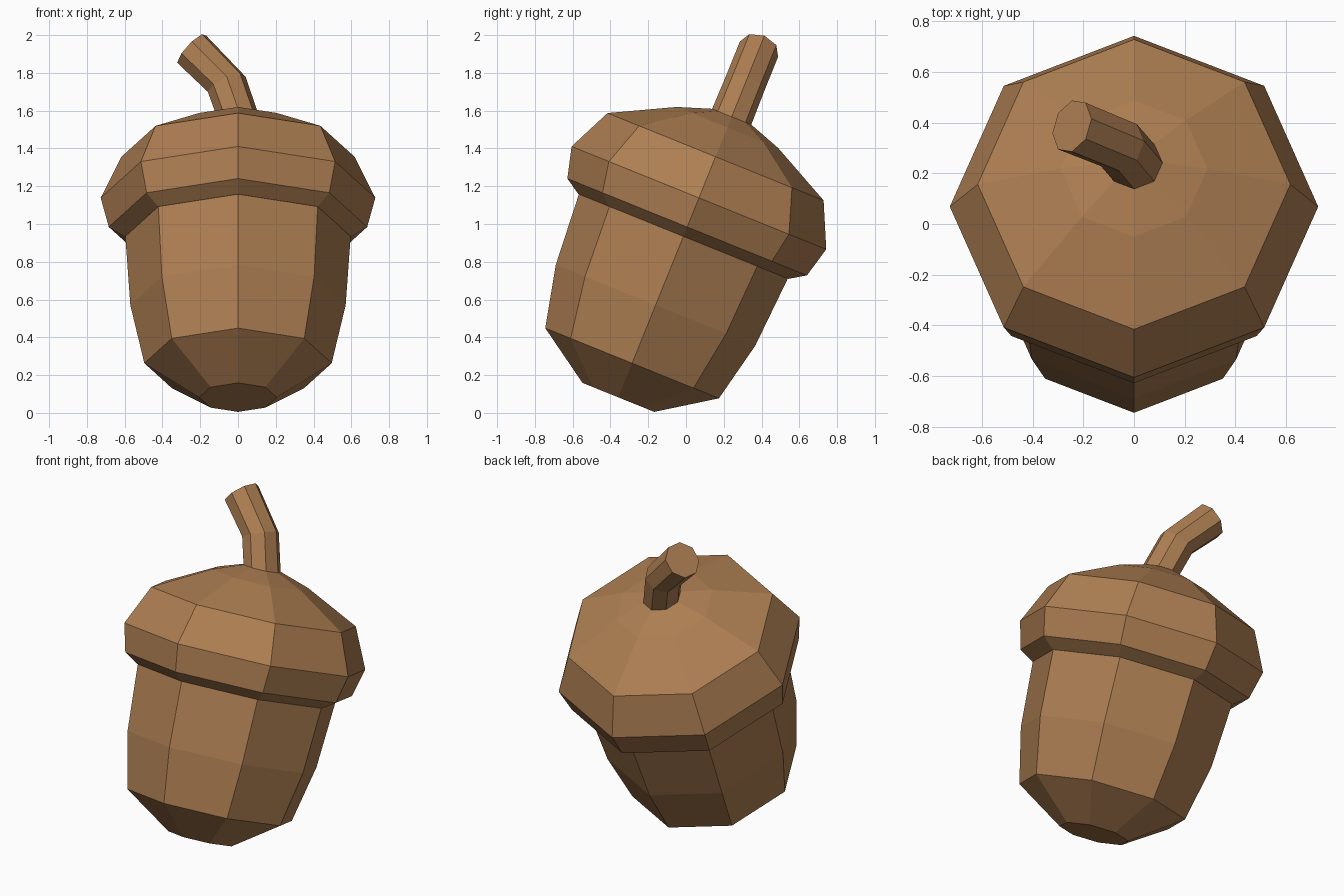
import bpy
import bmesh
import math
from mathutils import Matrix, Vector

if "Cube" in bpy.data.objects:
    bpy.data.objects.remove(bpy.data.objects["Cube"])

SIDES = 8
# The whole acorn leans back: spin axis tilted toward +y
LEAN = Matrix.Rotation(-math.radians(22), 4, 'X') @ Matrix.Translation((0, -0.363, 0))

brown = bpy.data.materials.new("acorn_brown")
brown.diffuse_color = (0.42, 0.21, 0.085, 1)
brown.use_nodes = True
brown.node_tree.nodes["Principled BSDF"].inputs["Base Color"].default_value = brown.diffuse_color


def loft(name, rings):
    """Eight-sided tube through rings of (x, height, radius, tilt in degrees)."""
    bm = bmesh.new()
    loops = []
    for x, h, r, tilt in rings:
        turn = Matrix.Rotation(-math.radians(tilt), 3, 'Y')
        loop = []
        for i in range(SIDES):
            a = 2 * math.pi * i / SIDES
            p = turn @ Vector((r * math.cos(a), r * math.sin(a), 0))
            loop.append(bm.verts.new(LEAN @ (p + Vector((x, 0, h)))))
        loops.append(loop)
    for low, high in zip(loops, loops[1:]):
        for i in range(SIDES):
            j = (i + 1) % SIDES
            bm.faces.new((low[i], low[j], high[j], high[i]))
    bm.faces.new(loops[0][::-1])
    bm.faces.new(loops[-1])
    mesh = bpy.data.meshes.new(name)
    bm.to_mesh(mesh)
    bm.free()
    mesh.materials.append(brown)
    obj = bpy.data.objects.new(name, mesh)
    bpy.context.collection.objects.link(obj)
    return obj


def lathe(name, profile):
    return loft(name, [(0, h, r, 0) for r, h in profile])


# Nut body
lathe("nut", [(0.205, -0.058), (0.496, 0.137), (0.57, 0.469), (0.597, 0.87)])

# Cap with flared rim and shallow domed top
lathe("cap", [(0.60, 0.861), (0.684, 0.915), (0.727, 1.081), (0.617, 1.316),
              (0.29, 1.483), (0.11, 1.545)])

# Bent stem
loft("stem", [(0.005, 1.53, 0.112, 0), (-0.06, 1.73, 0.109, 23), (-0.245, 1.93, 0.109, 45)])
